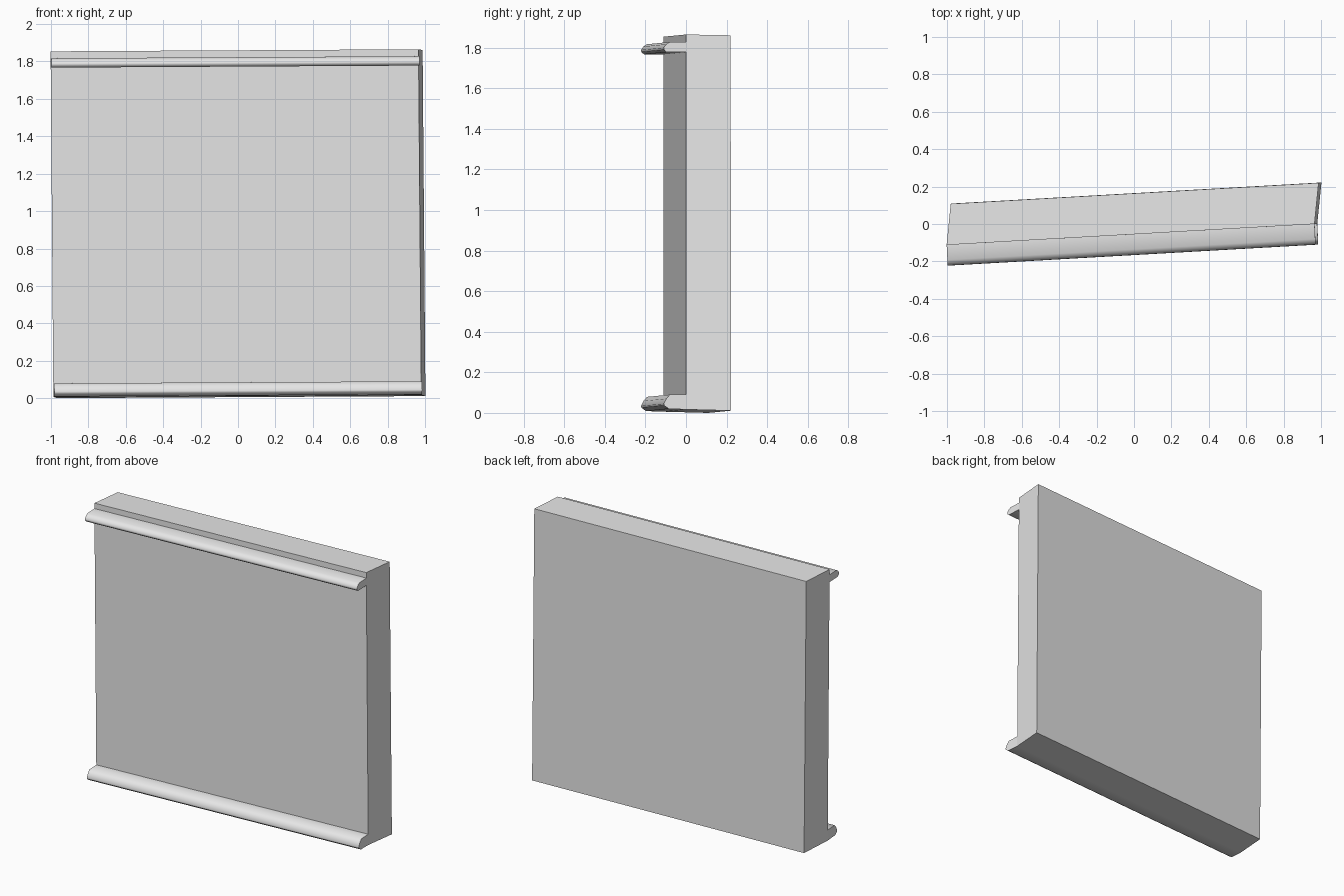
import bpy
import bmesh
import math

cube = bpy.data.objects.get("Cube")
if cube:
    bpy.data.objects.remove(cube, do_unlink=True)

# Single plain grey finish
grey = bpy.data.materials.new("plain_grey")
grey.use_nodes = True
grey.diffuse_color = (0.8, 0.8, 0.8, 1)
grey.node_tree.nodes["Principled BSDF"].inputs["Base Color"].default_value = (0.8, 0.8, 0.8, 1)

# Slightly skewed run from the right end to the left end
RUN = (-1.967, -0.112, -0.011)


def end_x(y, z):
    """X of the right end: leans back behind the front face, and with height."""
    return 0.98 - 0.008 * z + (0.1 * y if y > 0 else -0.05 * y)


def extrude_profile(name, profile, smooth_angle):
    """Sweep a closed (y, z) profile along the run."""
    bm = bmesh.new()
    face = bm.faces.new([bm.verts.new((end_x(y, z), y, z)) for y, z in profile])
    swept = bmesh.ops.extrude_face_region(bm, geom=[face], use_keep_orig=True)
    moved = [v for v in swept["geom"] if isinstance(v, bmesh.types.BMVert)]
    bmesh.ops.translate(bm, verts=moved, vec=RUN)
    bmesh.ops.recalc_face_normals(bm, faces=bm.faces)
    mesh = bpy.data.meshes.new(name)
    bm.to_mesh(mesh)
    bm.free()
    mesh.materials.append(grey)
    obj = bpy.data.objects.new(name, mesh)
    bpy.context.collection.objects.link(obj)
    bpy.ops.object.select_all(action="DESELECT")
    obj.select_set(True)
    bpy.context.view_layer.objects.active = obj
    bpy.ops.object.shade_smooth_by_angle(angle=math.radians(smooth_angle))


# Main slab
extrude_profile("panel", [(0, 0.017), (0.222, 0.011), (0.22, 1.861), (0, 1.865)], 20)

# Nosed rails along the top and bottom of the front
extrude_profile("upper_rail", [
    (0, 1.828), (-0.08, 1.828), (-0.098, 1.817), (-0.11, 1.8),
    (-0.108, 1.789), (-0.095, 1.778), (0, 1.778)], 50)
extrude_profile("lower_rail", [
    (0, 0.09), (-0.08, 0.09), (-0.097, 0.07), (-0.11, 0.045),
    (-0.107, 0.036), (-0.085, 0.02), (0, 0.017)], 50)
